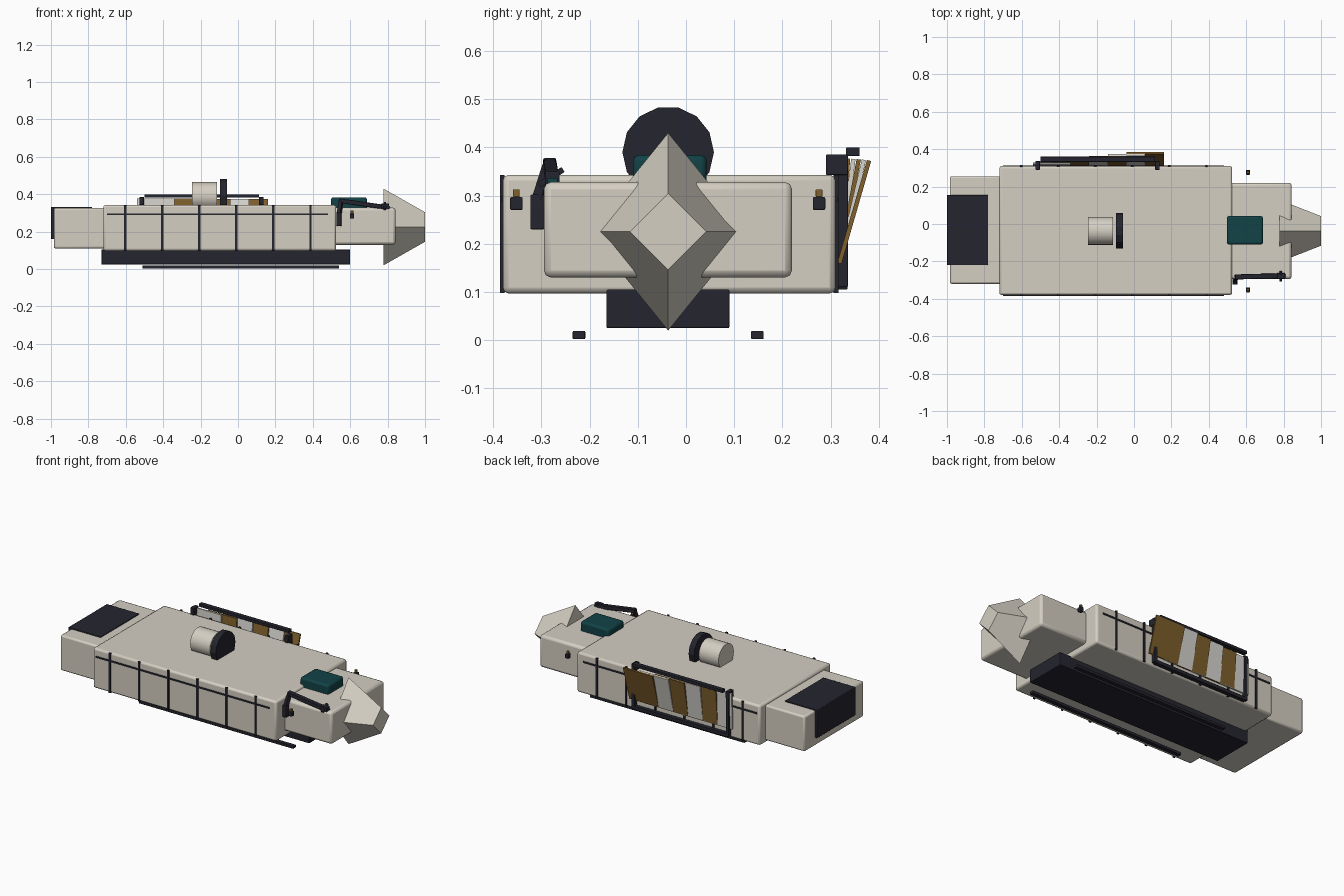
import bpy, bmesh, math
from mathutils import Vector, Matrix

if "Cube" in bpy.data.objects:
    bpy.data.objects.remove(bpy.data.objects["Cube"])


def material(name, rgb):
    m = bpy.data.materials.new(name)
    m.diffuse_color = (*rgb, 1)
    m.use_nodes = True
    m.node_tree.nodes["Principled BSDF"].inputs["Base Color"].default_value = m.diffuse_color
    return m


IVORY = material("ivory_hull", (0.66, 0.62, 0.54))
DARK = material("dark_navy", (0.018, 0.018, 0.028))
TEAL = material("deep_teal", (0.006, 0.055, 0.062))
GOLD = material("bronze_gold", (0.21, 0.115, 0.025))
WHITE = material("stripe_white", (0.68, 0.66, 0.62))


def finish(name, bm, mat, bevel=0.0, smooth=False):
    me = bpy.data.meshes.new(name)
    bmesh.ops.recalc_face_normals(bm, faces=bm.faces)
    bm.to_mesh(me)
    bm.free()
    me.materials.append(mat)
    ob = bpy.data.objects.new(name, me)
    bpy.context.collection.objects.link(ob)
    if bevel:
        mod = ob.modifiers.new("bevel", "BEVEL")
        mod.width, mod.segments = bevel, 2
    if bevel or smooth:
        bpy.ops.object.select_all(action="DESELECT")
        ob.select_set(True)
        bpy.context.view_layer.objects.active = ob
        bpy.ops.object.shade_smooth_by_angle(angle=math.radians(35))
    return ob


def box(name, x, y, z, mat, bevel=0.0):
    """Box from (min, max) ranges."""
    bm = bmesh.new()
    size = [r[1] - r[0] for r in (x, y, z)]
    mid = Vector([(r[0] + r[1]) / 2 for r in (x, y, z)])
    bmesh.ops.create_cube(bm, size=1, matrix=Matrix.Translation(mid) @ Matrix.Diagonal((*size, 1)))
    return finish(name, bm, mat, bevel)


def beam(name, a, b, w, h, mat, bevel=0.0):
    """Bar of section w by h running from a to b."""
    a, b = Vector(a), Vector(b)
    d = (b - a).normalized()
    side = Vector((0, 0, 1)).cross(d).normalized()
    up = d.cross(side)
    rot = Matrix((d, side, up)).transposed().to_4x4()
    bm = bmesh.new()
    bmesh.ops.create_cube(bm, size=1, matrix=Matrix.Translation((a + b) / 2) @ rot
                          @ Matrix.Diagonal(((b - a).length, w, h, 1)))
    return finish(name, bm, mat, bevel)


def x_cone(name, x, y, z, r0, r1, sides, mat, squash=1.0, smooth=False):
    """Cone or cylinder along x; squash narrows the base end in y."""
    bm = bmesh.new()
    loops = []
    for px, r, s in ((x[0], r0, squash), (x[1], r1, 1.0)):
        loops.append([bm.verts.new((px, y + s * r * math.cos(2 * math.pi * i / sides),
                                    z + r * math.sin(2 * math.pi * i / sides)))
                      for i in range(sides)])
    for i in range(sides):
        j = (i + 1) % sides
        bm.faces.new((loops[0][i], loops[0][j], loops[1][j], loops[1][i]))
    for loop in loops:
        bm.faces.new(loop)
    return finish(name, bm, mat, smooth=smooth)


CY = -0.037  # centre line of the hull

# Hull sections
box("main_hull", (-0.72, 0.525), (-0.38, 0.31), (0.097, 0.343), IVORY, 0.012)
box("stern_hull", (-0.985, -0.70), (-0.32, 0.255), (0.11, 0.327), IVORY, 0.01)
box("bow_hull", (0.50, 0.843), (-0.295, 0.22), (0.13, 0.328), IVORY, 0.015)
box("stern_hatch", (-1.0, -0.78), (-0.22, 0.155), (0.16, 0.333), DARK, 0.003)
x_cone("nose_cone", (0.778, 1.0), CY, 0.225, 0.205, 0.079, 4, IVORY, squash=0.81)

# Keel and skids
box("keel", (-0.73, 0.60), (-0.165, 0.09), (0.025, 0.105), DARK, 0.003)
for name, y in (("front_skid", -0.222), ("back_skid", 0.148)):
    box(name, (-0.51, 0.54), (y - 0.013, y + 0.013), (0.002, 0.019), DARK, 0.002)

# Side ribs and trim lines on both sides
for side, y in (("front", -0.381), ("back", 0.311)):
    for i in range(6):
        x = -0.603 + i * 0.198
        box(f"{side}_rib_{i + 1}", (x - 0.006, x + 0.006), (y - 0.005, y + 0.005),
            (0.098, 0.343), DARK)
    box(f"{side}_trim_line", (-0.70, 0.48), (y - 0.003, y + 0.003), (0.288, 0.298), DARK)

# Roof drum with dish
x_cone("roof_drum", (-0.247, -0.113), CY, 0.39, 0.075, 0.075, 20, IVORY, smooth=True)
x_cone("roof_dish", (-0.095, -0.058), CY, 0.39, 0.095, 0.095, 14, DARK)

# Cabin window
box("cabin_canopy", (0.497, 0.69), (-0.11, 0.043), (0.315, 0.384), TEAL, 0.012)

# Signal lamps beside the bow
for name, y in (("front_lamp", -0.352), ("back_lamp", 0.276)):
    box(name + "_base", (0.598, 0.621), (y - 0.013, y + 0.013), (0.27, 0.297), DARK, 0.003)
    box(name + "_bulb", (0.602, 0.617), (y - 0.007, y + 0.007), (0.297, 0.313), GOLD, 0.002)

# Folded bow arm
box("arm_mount", (0.526, 0.553), (-0.323, -0.293), (0.23, 0.302), DARK, 0.003)
beam("arm_shoulder", (0.54, -0.308, 0.29), (0.55, -0.285, 0.362), 0.02, 0.02, DARK)
beam("arm_boom", (0.54, -0.283, 0.366), (0.78, -0.277, 0.332), 0.027, 0.024, DARK, 0.003)
box("arm_wrist", (0.765, 0.808), (-0.292, -0.262), (0.315, 0.35), DARK, 0.003)
beam("arm_claw", (0.785, -0.305, 0.322), (0.785, -0.255, 0.354), 0.014, 0.012, DARK)
box("arm_lens", (0.806, 0.812), (-0.287, -0.267), (0.322, 0.336), TEAL)

# Frame of the back shield
box("shield_top_rail", (-0.50, 0.113), (0.332, 0.36), (0.382, 0.40), DARK, 0.002)
box("shield_bottom_rail", (-0.515, 0.125), (0.31, 0.335), (0.105, 0.127), DARK, 0.002)
for name, x in (("stern", -0.515), ("bow", 0.125)):
    box(f"shield_{name}_post", (x - 0.01, x + 0.01), (0.312, 0.336), (0.11, 0.385), DARK, 0.002)
    box(f"shield_{name}_bracket", (x - 0.012, x + 0.012), (0.29, 0.336), (0.343, 0.385), DARK, 0.002)

# Overlapping striped shield slats, fanned further out toward the bow
for i in range(6):
    x = 0.06 - i * 0.1
    top = 0.38 - i * 0.011
    bm = bmesh.new()
    low = 0.318
    tilt = math.atan2(top - low, 0.215)
    mat4 = (Matrix.Translation((x, (top + low) / 2, 0.266)) @ Matrix.Rotation(-tilt, 4, "X")
            @ Matrix.Diagonal((0.2, 0.009, 0.222, 1)))
    bmesh.ops.create_cube(bm, size=1, matrix=mat4)
    finish(f"shield_slat_{i + 1}", bm, WHITE if i % 2 else GOLD)
